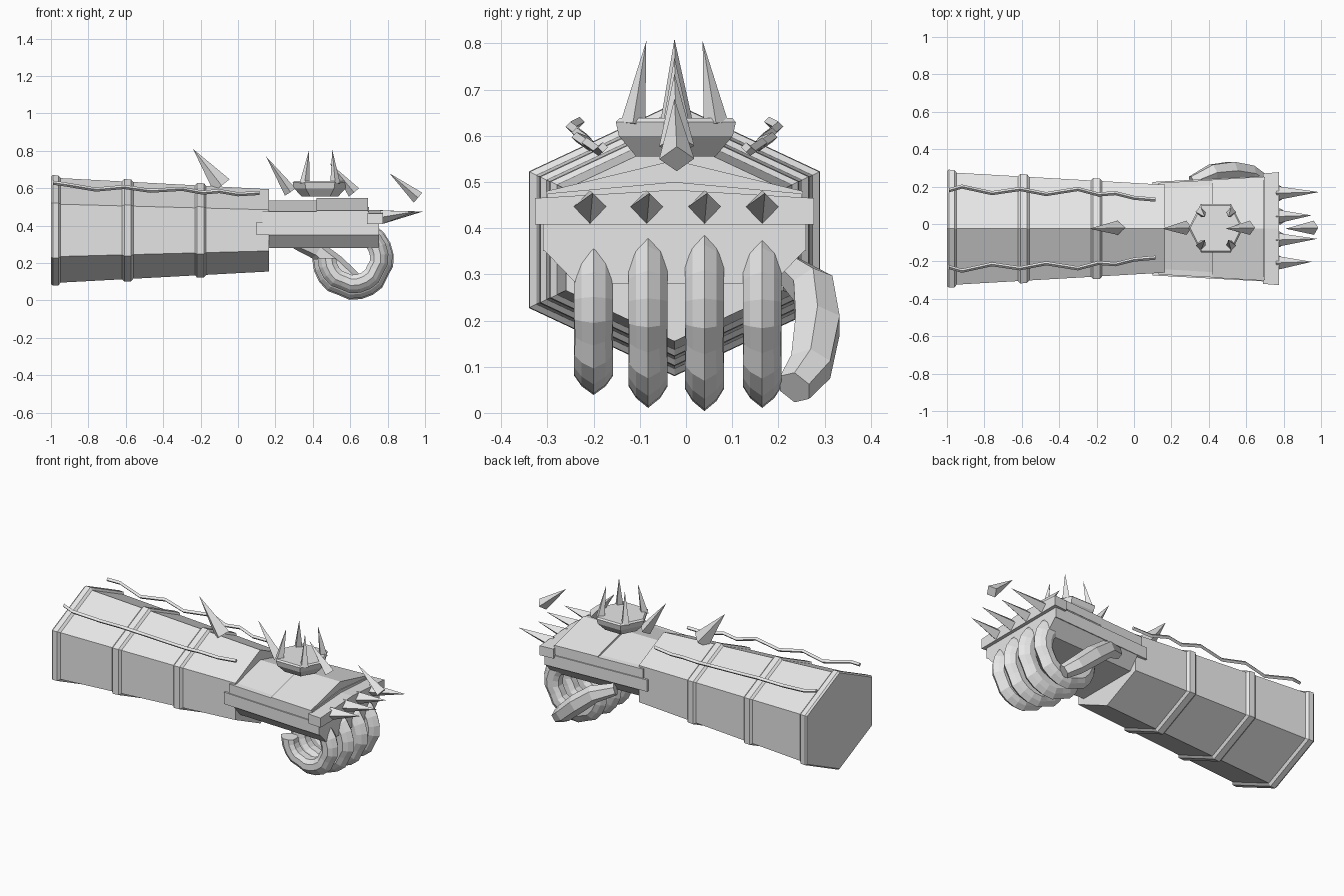
import bpy, bmesh
from math import sin, cos, pi, radians
from mathutils import Vector

cube = bpy.data.objects.get("Cube")
if cube:
    bpy.data.objects.remove(cube, do_unlink=True)

steel = bpy.data.materials.new("plain grey")
steel.use_nodes = True
GREY = (0.8, 0.8, 0.8, 1)
steel.diffuse_color = GREY
steel.node_tree.nodes["Principled BSDF"].inputs["Base Color"].default_value = GREY
MID = -0.025  # symmetry line of arm and hand


def finish(name, bm):
    bmesh.ops.recalc_face_normals(bm, faces=bm.faces)
    mesh = bpy.data.meshes.new(name)
    bm.to_mesh(mesh)
    bm.free()
    mesh.materials.append(steel)
    ob = bpy.data.objects.new(name, mesh)
    bpy.context.collection.objects.link(ob)
    return ob


def loft(name, rings):
    """Skin a list of equal-length point rings and cap both ends."""
    bm = bmesh.new()
    vs = [[bm.verts.new(p) for p in ring] for ring in rings]
    n = len(vs[0])
    for a, b in zip(vs, vs[1:]):
        for i in range(n):
            j = (i + 1) % n
            bm.faces.new((a[i], a[j], b[j], b[i]))
    bm.faces.new(vs[0])
    bm.faces.new(vs[-1])
    return finish(name, bm)


def spike(name, base, tip, radius, wide=None):
    """Four-sided spike with a diamond base."""
    base, tip = Vector(base), Vector(tip)
    axis = (tip - base).normalized()
    side = axis.cross(Vector((0, 1, 0))).normalized()
    across = axis.cross(side)
    wide = wide or radius
    bm = bmesh.new()
    ring = [bm.verts.new(base + d) for d in
            (side * radius, across * wide, -side * radius, -across * wide)]
    top = bm.verts.new(tip)
    for i in range(4):
        bm.faces.new((ring[i], ring[(i + 1) % 4], top))
    bm.faces.new(ring)
    return finish(name, bm)


# Forearm: tapering hexagonal tube with three raised bands
def arm_ring(x, grow):
    t = (x + 1) / 1.165
    hy, hz = 0.302 - 0.067 * t + grow, 0.282 - 0.062 * t + grow
    return [(x, MID + y * hy, 0.375 + z * hz) for y, z in
            ((0, 1), (1, 0.5), (1, -0.5), (0, -1), (-1, -0.5), (-1, 0.5))]


stations = [(-1, 0.005), (-0.99, 0.014), (-0.96, 0.014), (-0.948, 0)]
for x in (-0.59, -0.2):
    stations += [(x - 0.03, 0), (x - 0.018, 0.013), (x + 0.018, 0.013), (x + 0.03, 0)]
stations.append((0.165, 0))
loft("forearm", [arm_ring(x, g) for x, g in stations])

# Wavy cords floating over the two upper forearm faces
wave = [(-0.99, 0.18, 0.63), (-0.92, 0.2, 0.62), (-0.76, 0.165, 0.593), (-0.61, 0.187, 0.607),
        (-0.47, 0.16, 0.587), (-0.3, 0.187, 0.597), (-0.19, 0.158, 0.577),
        (-0.1, 0.165, 0.585), (0, 0.14, 0.568), (0.115, 0.13, 0.575)]
for side, label in ((1, "left"), (-1, "right")):
    loft(label + "_cord", [
        [(x, MID + side * (y + 0.025 + 0.011 * cos(a * pi / 2)), z + 0.011 * sin(a * pi / 2))
         for a in range(4)] for x, y, z in wave])


# Hand: profiles in (half width, height), stretched along x with slight flare
def prism(name, x0, x1, w0, w1, half):
    ring = half + [(-y, z) for y, z in reversed(half) if y > 0]
    loft(name, [[(x, MID + y * w, z) for y, z in ring] for x, w in ((x0, w0), (x1, w1))])


prism("hand_rail", 0.1, 0.755, 0.25, 0.285, [(1, 0.42), (1, 0.35)])
prism("palm", 0.165, 0.755, 0.25, 0.28, [(1, 0.385), (1, 0.35), (0.76, 0.28)])
prism("hand_middle", 0.13, 0.7, 0.245, 0.275, [(0, 0.5), (1, 0.475), (1, 0.41)])
prism("hand_back_rear", 0.165, 0.42, 0.24, 0.255, [(0, 0.535), (1, 0.472), (1, 0.43)])
prism("hand_back_front", 0.42, 0.695, 0.262, 0.278, [(0, 0.547), (1, 0.48), (1, 0.43)])
prism("knuckle_bar", 0.69, 0.775, 0.295, 0.302, [(0, 0.483), (1, 0.465), (1, 0.408)])

# Knuckle spikes
for i, (y, tip) in enumerate(((-0.208, 0.95), (-0.085, 0.98), (0.04, 0.95), (0.165, 0.99))):
    spike(f"knuckle_spike_{i + 1}", (0.765, y, 0.445), (tip, y + 0.006, 0.476), 0.037)

# Ridge spikes leaning back along the middle
for i, (bx, bz, tx, tz, r) in enumerate((
        (-0.088, 0.615, -0.24, 0.81, 0.054), (0.28, 0.58, 0.15, 0.77, 0.035),
        (0.62, 0.578, 0.49, 0.735, 0.035), (0.962, 0.55, 0.81, 0.68, 0.035))):
    spike(f"ridge_spike_{i + 1}", (bx, MID + 0.005, bz), (tx, MID, tz), r, 0.038)


# Crown on the hand back: six-sided dish with four corner spikes
def crown_ring(s, z):
    return [(0.438 + x * s, MID + 0.003 + y * s, z) for x, y in
            ((0.146, 0), (0.08, 0.13), (-0.08, 0.13), (-0.146, 0), (-0.08, -0.13), (0.08, -0.13))]


loft("crown_base", [crown_ring(0.66, 0.555), crown_ring(0.95, 0.6),
                    crown_ring(1, 0.63), crown_ring(0.94, 0.638)])
for sx in (-1, 1):
    for sy in (-1, 1):
        spike(f"crown_spike_{'front' if sx > 0 else 'rear'}_{'left' if sy > 0 else 'right'}",
              (0.438 + sx * 0.082, MID + sy * 0.09, 0.625),
              (0.442 + sx * 0.062, MID + sy * 0.061, 0.805), 0.027)

# Curled fingers: ridged section swept round an arc
section = [(1, 0), (0.9, 0.026), (0.78, 0.042), (0.6, 0.04), (0.48, 0.022)]
section += [(r, -w) for r, w in reversed(section[1:])]
for label, y, radius, cz in (("little", -0.2, 0.19, 0.228), ("ring", -0.082, 0.212, 0.222),
                             ("middle", 0.04, 0.218, 0.221), ("index", 0.165, 0.21, 0.22)):
    rings = []
    for k in range(15):
        a = radians(58 - 17 * k)
        swell = 0.95 if k in (5, 10) else 1  # joints
        rings.append([(0.615 + r * radius * swell * cos(a), y + w * swell,
                       cz + r * radius * swell * sin(a)) for r, w in section])
    loft(label + "_finger", rings)

# Thumb: six-sided bar bending outward and down
path = [(0.31, 0.225, 0.31, 0.035), (0.42, 0.275, 0.27, 0.05), (0.52, 0.285, 0.19, 0.055),
        (0.62, 0.27, 0.1, 0.05), (0.68, 0.235, 0.055, 0.04)]
rings = []
for i, (x, y, z, r) in enumerate(path):
    a = Vector(path[max(i - 1, 0)][:3])
    b = Vector(path[min(i + 1, len(path) - 1)][:3])
    d = (b - a).normalized()
    u = d.cross(Vector((0, 1, 0))).normalized()
    v = d.cross(u)
    rings.append([Vector((x, y, z)) + r * (u * cos(k * pi / 3) + v * sin(k * pi / 3))
                  for k in range(6)])
loft("thumb", rings)
